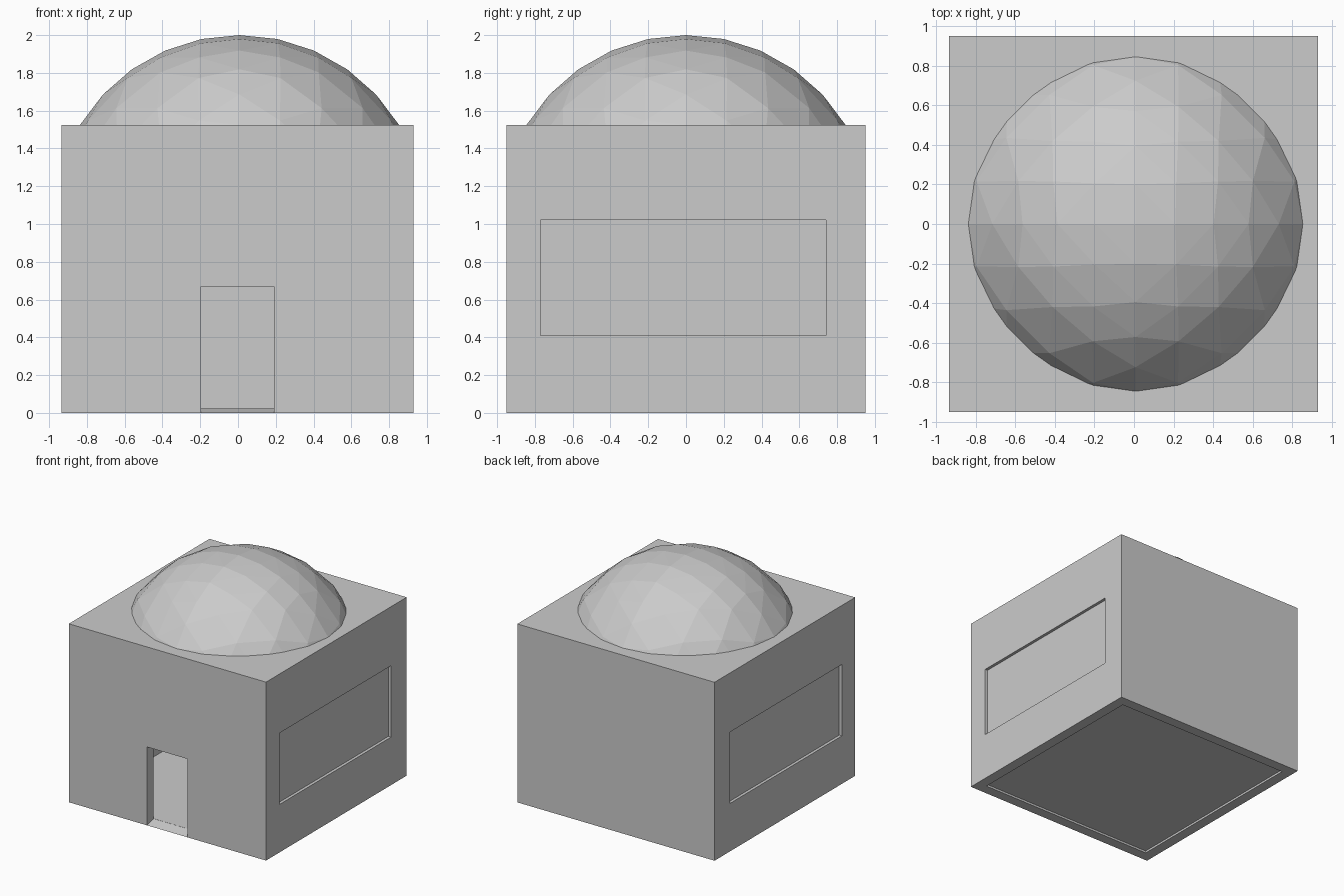
import bpy, bmesh, math
from mathutils import Vector

if "Cube" in bpy.data.objects:
    bpy.data.objects.remove(bpy.data.objects["Cube"])


def add_object(name, bm):
    mesh = bpy.data.meshes.new(name)
    bmesh.ops.recalc_face_normals(bm, faces=bm.faces)
    bm.to_mesh(mesh)
    bm.free()
    obj = bpy.data.objects.new(name, mesh)
    bpy.context.collection.objects.link(obj)
    return obj


def box(name, lo, hi):
    lo, hi = Vector(lo), Vector(hi)
    bm = bmesh.new()
    bmesh.ops.create_cube(bm, size=1)
    for v in bm.verts:
        v.co = (lo + hi) / 2 + v.co * (hi - lo)
    return add_object(name, bm)


def cut(target, lo, hi):
    cutter = box("cutter", lo, hi)
    mod = target.modifiers.new("cut", 'BOOLEAN')
    mod.operation, mod.solver, mod.object = 'DIFFERENCE', 'EXACT', cutter
    bpy.context.view_layer.objects.active = target
    bpy.ops.object.modifier_apply(modifier=mod.name)
    bpy.data.objects.remove(cutter)


X0, X1, Y, TOP, WALL = -0.935, 0.93, 0.95, 1.525, 0.09

# Hollow walls with roof, front doorway and shallow side window recesses
walls = box("walls", (X0, -Y, 0), (X1, Y, TOP))
cut(walls, (X0 + WALL, -Y + WALL, -0.1), (X1 - WALL, Y - WALL, TOP - 0.07))
cut(walls, (-0.195, -Y - 0.1, -0.1), (0.19, -Y + WALL + 0.05, 0.67))
for x in (X0, X1):
    cut(walls, (x - 0.025, -0.77, 0.41), (x + 0.025, 0.74, 1.02))

# Thin floor raised just above the ground
box("floor", (X0 + WALL, -Y + WALL, 0.018), (X1 - WALL, Y - WALL, 0.023))

# Sloped door threshold
bm = bmesh.new()
for x in (-0.195, 0.19):
    for y, z in ((-Y, 0), (-Y + WALL, 0), (-Y + WALL, 0.022)):
        bm.verts.new((x, y, z))
bmesh.ops.convex_hull(bm, input=bm.verts)
add_object("door_threshold", bm)

# Faceted dome: subdivided octahedron, cut off at roof level
bm = bmesh.new()
for axis in range(3):
    for s in (-1, 1):
        co = Vector((0, 0, 0))
        co[axis] = s
        bm.verts.new(co)
bmesh.ops.convex_hull(bm, input=bm.verts)
for _ in range(3):
    bmesh.ops.subdivide_edges(bm, edges=bm.edges[:], cuts=1, use_grid_fill=True)
    for v in bm.verts:
        v.co.normalize()
bmesh.ops.bisect_plane(bm, geom=bm.verts[:] + bm.edges[:] + bm.faces[:],
                       plane_co=(0, 0, 0.05), plane_no=(0, 0, 1), clear_inner=True)
R = 0.988
for v in bm.verts:
    polar = math.acos(max(-1, min(1, v.co.z))) * 1.045
    around = math.atan2(v.co.y, v.co.x)
    v.co = (0.008 + R * math.sin(polar) * math.cos(around),
            R * math.sin(polar) * math.sin(around),
            2 - R + R * math.cos(polar))
bmesh.ops.bisect_plane(bm, geom=bm.verts[:] + bm.edges[:] + bm.faces[:],
                       plane_co=(0, 0, TOP), plane_no=(0, 0, 1), clear_inner=True)
add_object("dome", bm)
